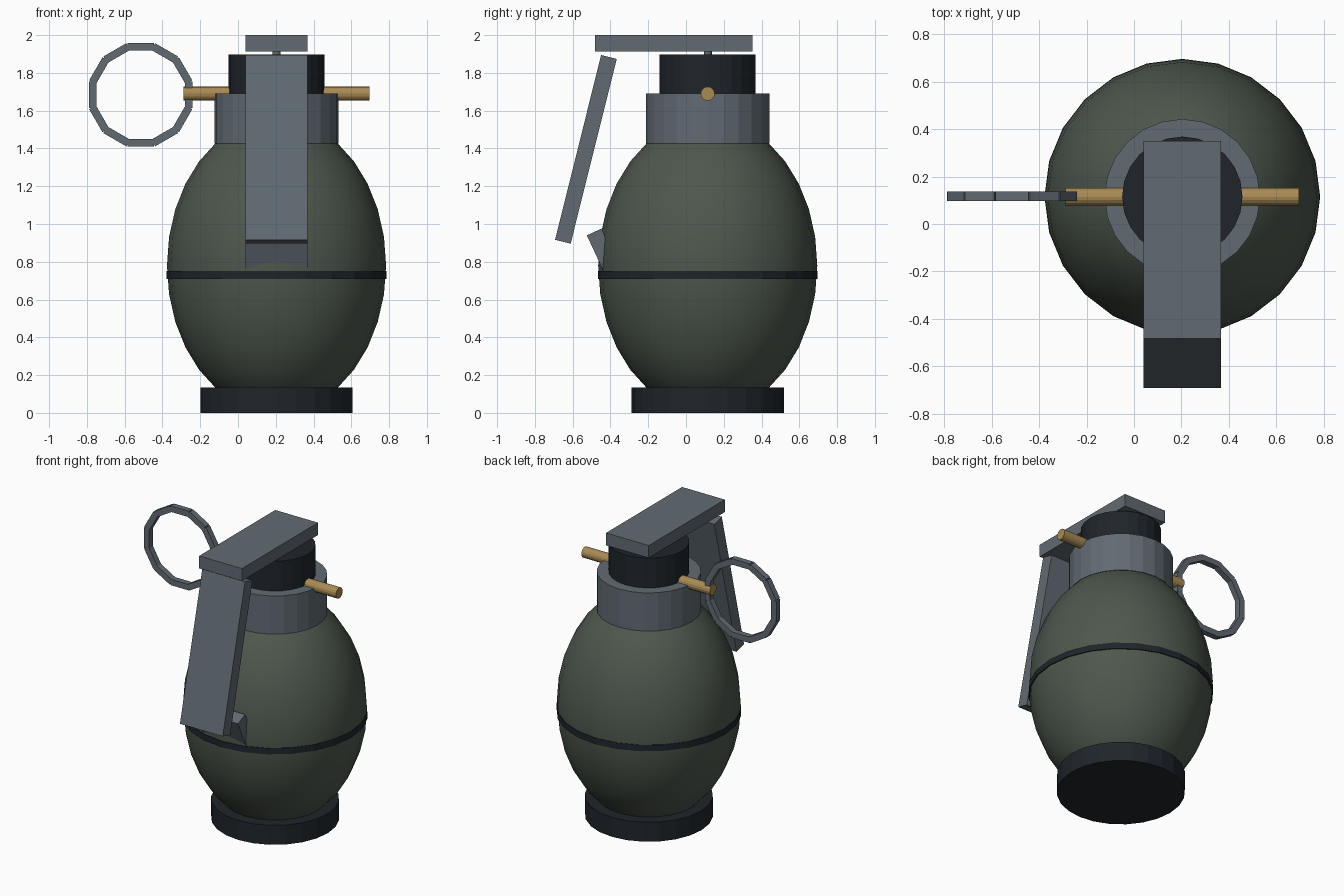
import bpy
from math import radians, sin, cos, pi, atan2

if "Cube" in bpy.data.objects:
    bpy.data.objects.remove(bpy.data.objects["Cube"])

CX, CY = 0.204, 0.115  # axis of the body


def material(name, rgb):
    m = bpy.data.materials.new(name)
    m.diffuse_color = (*rgb, 1)
    m.use_nodes = True
    m.node_tree.nodes["Principled BSDF"].inputs["Base Color"].default_value = m.diffuse_color
    return m


GREEN = material("olive", (0.075, 0.095, 0.075))
STEEL = material("steel", (0.12, 0.145, 0.17))
BLACK = material("black", (0.014, 0.018, 0.023))
BRASS = material("brass", (0.40, 0.26, 0.09))


def finish(name, mat):
    o = bpy.context.object
    o.name = name
    o.data.materials.append(mat)
    return o


def cylinder(name, mat, r, z0, z1, sides=24):
    bpy.ops.mesh.primitive_cylinder_add(vertices=sides, radius=r, depth=z1 - z0,
                                        location=(CX, CY, (z0 + z1) / 2))
    return finish(name, mat)


def box(name, mat, size, loc, rot=(0, 0, 0)):
    bpy.ops.mesh.primitive_cube_add(size=1, location=loc, rotation=rot)
    o = finish(name, mat)
    o.scale = size
    return o


# Egg-shaped body
bpy.ops.mesh.primitive_uv_sphere_add(segments=24, ring_count=16, radius=1,
                                     location=(CX, CY, 0.78))
body = finish("body", GREEN)
body.scale = (0.58, 0.58, 0.78)
bpy.ops.object.transform_apply(location=False, rotation=False, scale=True)
bpy.ops.object.shade_smooth_by_angle(angle=radians(40))

# Stacked round parts
cylinder("base", BLACK, 0.403, 0, 0.135)
cylinder("waist_band", BLACK, 0.582, 0.71, 0.752)
cylinder("neck", STEEL, 0.328, 1.425, 1.69)
cylinder("fuse_cap", BLACK, 0.254, 1.685, 1.897)
cylinder("lever_pivot", STEEL, 0.021, 1.88, 1.93, 12)

# Safety lever: top plate, sloping handle and lower tab
box("lever_top", STEEL, (0.328, 0.834, 0.086), (CX, -0.066, 1.957))
box("lever_handle", STEEL, (0.328, 0.085, 1.008), (CX, -0.530, 1.395),
    (radians(-14), 0, 0))
box("lever_tab", STEEL, (0.328, 0.085, 0.22), (CX, -0.440, 0.858),
    (radians(25), 0, 0))

# Cross pin
bpy.ops.mesh.primitive_cylinder_add(vertices=16, radius=0.037, depth=0.985,
                                    location=(CX, CY, 1.69),
                                    rotation=(0, pi / 2, 0))
finish("cross_pin", BRASS)

# Pull ring made of straight links
for i in range(12):
    a = i * pi / 6
    box(f"pull_ring_link_{i + 1}", STEEL, (0.041, 0.041, 0.14),
        (-0.515 + 0.254 * cos(a), CY + 0.002, 1.684 + 0.254 * sin(a)), (0, -a, 0))
